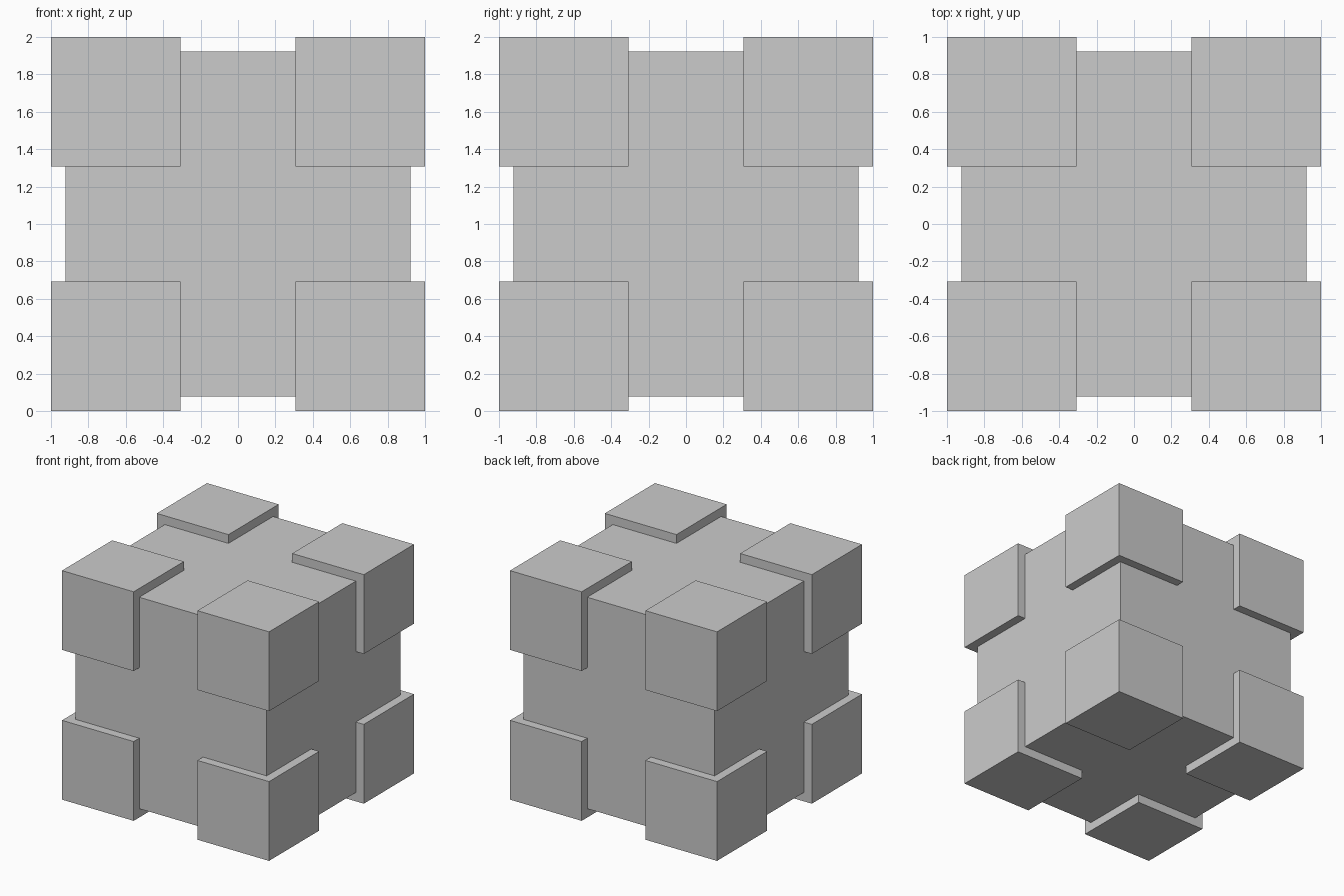
import bpy
from itertools import product

if "Cube" in bpy.data.objects:
    bpy.data.objects.remove(bpy.data.objects["Cube"])

U = 1 / 13          # the model is 26 units wide
CORE_HALF = 12 * U  # core cube half-width
BLOCK = 9 * U       # corner block side
OFFSET = 1 - BLOCK / 2


def cube(name, size, location):
    bpy.ops.mesh.primitive_cube_add(size=size, location=location)
    obj = bpy.context.object
    obj.name = name
    return obj


# Central body
cube("core", 2 * CORE_HALF, (0, 0, 1))

# Eight raised corner blocks
for sx, sy, sz in product((-1, 1), repeat=3):
    name = "corner_block_{}_{}_{}".format(
        "top" if sz > 0 else "bottom",
        "back" if sy > 0 else "front",
        "right" if sx > 0 else "left")
    cube(name, BLOCK, (sx * OFFSET, sy * OFFSET, 1 + sz * OFFSET))
